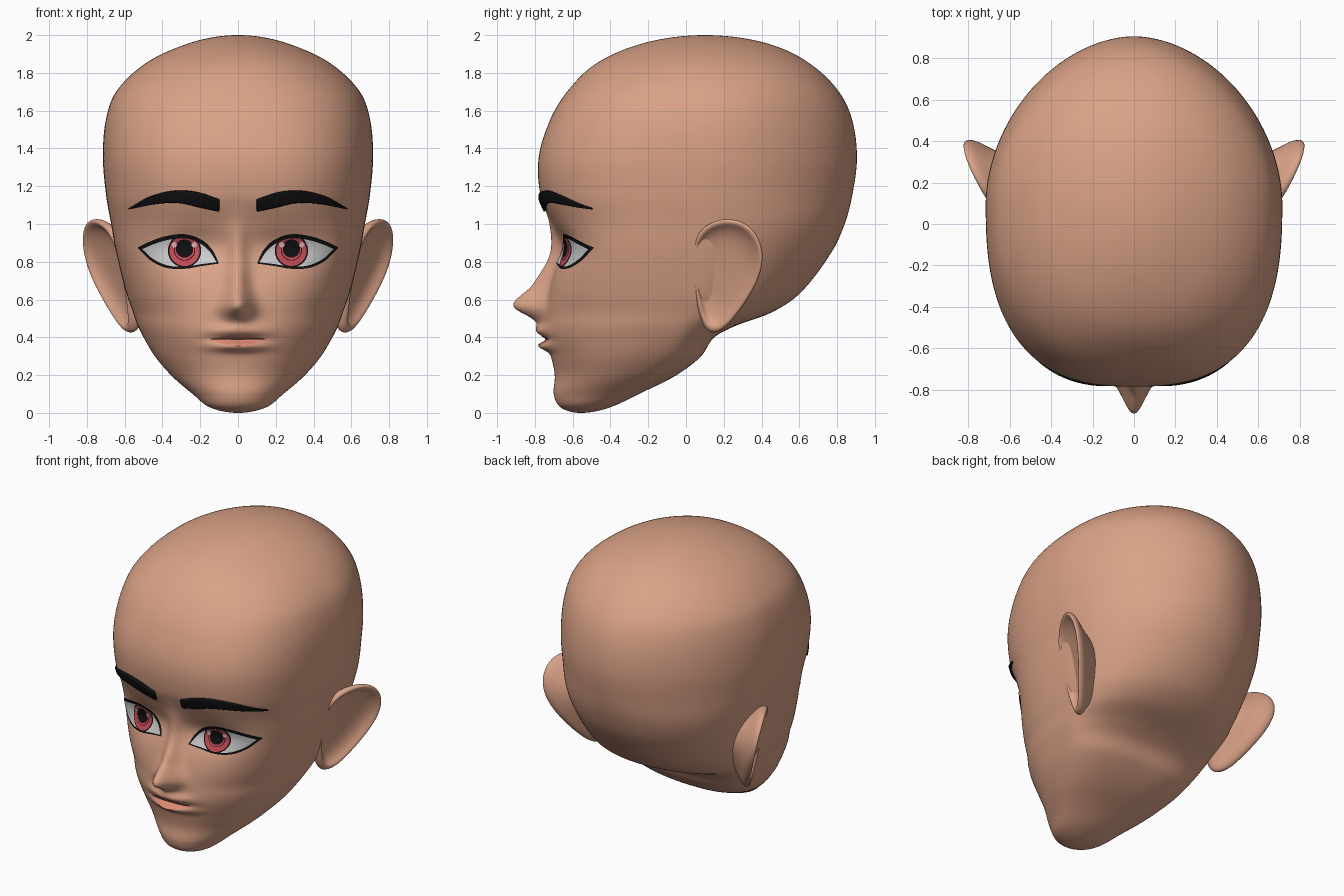
import bpy, bmesh
from math import acos, cos, sin, pi, exp, sqrt

if "Cube" in bpy.data.objects:
    bpy.data.objects.remove(bpy.data.objects["Cube"])


def material(name, rgb):
    m = bpy.data.materials.new(name)
    m.diffuse_color = (*rgb, 1)
    m.use_nodes = True
    m.node_tree.nodes["Principled BSDF"].inputs["Base Color"].default_value = m.diffuse_color
    return m


SKIN = material("skin", (0.70, 0.36, 0.24))
LIP = material("lip", (0.72, 0.25, 0.17))
BLACK = material("black", (0.005, 0.005, 0.006))
WHITE = material("white", (0.75, 0.75, 0.75))
RED = material("red", (0.55, 0.07, 0.09))
PINK = material("pink", (0.85, 0.5, 0.52))


def curve(pts):
    """Smooth function through (x, value) points."""
    xs, ys = zip(*pts)
    n = len(xs)
    m = []
    for i in range(n):
        a, b = max(i - 1, 0), min(i + 1, n - 1)
        m.append((ys[b] - ys[a]) / (xs[b] - xs[a]))

    def f(x):
        x = min(max(x, xs[0]), xs[-1])
        i = 0
        while i < n - 2 and x > xs[i + 1]:
            i += 1
        h = xs[i + 1] - xs[i]
        t = (x - xs[i]) / h
        return ((2*t**3 - 3*t*t + 1) * ys[i] + (t**3 - 2*t*t + t) * h * m[i]
                + (3*t*t - 2*t**3) * ys[i + 1] + (t**3 - t*t) * h * m[i + 1])
    return f


def make(name, verts, faces, mat, mirror=False, thick=0, subdiv=0):
    me = bpy.data.meshes.new(name)
    me.from_pydata(verts, [], faces)
    me.materials.append(mat)
    me.shade_smooth()
    ob = bpy.data.objects.new(name, me)
    bpy.context.collection.objects.link(ob)
    if mirror:
        ob.modifiers.new("mirror", 'MIRROR').use_mirror_merge = False
    if thick:
        ob.modifiers.new("thickness", 'SOLIDIFY').thickness = thick
    if subdiv:
        s = ob.modifiers.new("subdivision", 'SUBSURF')
        s.levels = s.render_levels = subdiv
    return ob


# Head sections: height, front y, back y, half width, widest y, front and back roundness
SECTIONS = [
    (0, -.56, -.56, 0, -.56, 2, 2),
    (.03, -.665, -.40, .15, -.52, 2, 2),
    (.1, -.70, -.25, .24, -.42, 2, 2.2),
    (.2, -.695, -.05, .355, -.3, 2, 2.6),
    (.3, -.715, .08, .44, -.2, 2.1, 3),
    (.4, -.745, .15, .50, -.1, 2.2, 2.8),
    (.46, -.75, .26, .53, -.05, 2.25, 2.3),
    (.53, -.745, .45, .555, 0, 2.3, 2.1),
    (.63, -.73, .60, .59, .05, 2.5, 2),
    (.85, -.685, .77, .645, .08, 2.8, 2),
    (1.0, -.71, .84, .672, .1, 2.75, 2),
    (1.15, -.77, .88, .698, .1, 2.65, 1.9),
    (1.35, -.78, .905, .715, .1, 2.6, 1.85),
    (1.55, -.72, .88, .70, .1, 2.5, 1.85),
    (1.7, -.63, .81, .645, .1, 2.4, 1.9),
    (1.85, -.475, .655, .49, .1, 2.2, 2),
    (1.95, -.25, .45, .28, .1, 2, 2),
    (2, .1, .1, 0, .1, 2, 2)]
COLS = [curve([(acos(1 - r[0]), r[k]) for r in SECTIONS]) for k in range(1, 7)]
nose = curve([(.44, 0), (.48, .04), (.51, .085), (.55, .16), (.58, .175), (.62, .145),
              (.66, .105), (.7, .085), (.8, .05), (.9, .035), (1, .015), (1.1, 0)])


def bump(v, centre, width):
    return exp(-((v - centre) / width) ** 2)


def relief(x, z):
    """Forward/backward offset of the face: nose, lips, eye sockets."""
    x = abs(x)
    y = -nose(z) * bump(x, 0, .05 + .027 * bump(z, .54, .1))
    y -= bump(x, 0, .13) * (.045 * bump(z, .435, .03) + .05 * bump(z, .352, .025)
                            - .015 * bump(z, .39, .012))
    return y + .045 * bump(x, .25, .2) * bump(z, .88, .1)


def section(z):
    return [c(acos(max(-1, min(1, 1 - z)))) for c in COLS]


def face_y(x, z):
    f, _, w, yc, n, _ = section(z)
    return yc - (yc - f) * max(0, 1 - (abs(x) / w) ** n) ** (1 / n) + relief(x, z)


# Head
RINGS, SEGS = 200, 200
verts, faces = [(0, -.56, 0)], []
for i in range(1, RINGS):
    z = 1 - cos(pi * i / RINGS)
    f, b, w, yc, nf, nb = section(z)
    for j in range(SEGS):
        u = 2 * pi * j / SEGS
        a = u - .45 * sin(u)
        s, c = sin(a), cos(a)
        n, d = (nf, yc - f) if c > 0 else (nb, b - yc)
        w, d = max(w, .002), max(d, .002)
        r = (abs(s / w) ** n + abs(c / d) ** n) ** (-1 / n)
        x, y = r * s, yc - r * c
        if c > 0:
            y += relief(x, z) * min(1, c * 3)
        verts.append((x, y, z))
verts.append((0, .1, 2))
top = len(verts) - 1
for j in range(SEGS):
    k = (j + 1) % SEGS
    faces.append((0, 1 + k, 1 + j))
    for i in range(RINGS - 2):
        p = 1 + i * SEGS
        faces.append((p + j, p + k, p + SEGS + k, p + SEGS + j))
    faces.append((top, top - SEGS + j, top - SEGS + k))
make("head", verts, faces, SKIN)


def patch(name, x0, x1, up, lo, off, mat, mirror=True, thick=0, cols=32, rows=8):
    """Sheet between two height curves, laid on the face."""
    v, f = [], []
    for i in range(cols + 1):
        x = (x0 + x1) / 2 - (x1 - x0) / 2 * cos(pi * i / cols)
        zl, zu = lo(x), up(x)
        for j in range(rows + 1):
            z = zl + (max(zu, zl) - zl) * j / rows
            v.append((x, face_y(x, z) - off, z))
    for i in range(cols):
        for j in range(rows):
            p = i * (rows + 1) + j
            f.append((p, p + rows + 1, p + rows + 2, p + 1))
    make(name, v, f, mat, mirror, thick)


# Eyes
patch("eye_outline", .103, .53,
      curve([(.103, .795), (.13, .855), (.19, .915), (.28, .946), (.38, .936), (.46, .91), (.53, .877)]),
      curve([(.103, .79), (.19, .778), (.28, .763), (.38, .768), (.46, .805), (.53, .872)]),
      .007, BLACK)
lid_up = curve([(.115, .80), (.15, .855), (.21, .903), (.28, .924), (.37, .916), (.45, .892), (.505, .868)])
lid_lo = curve([(.115, .797), (.19, .788), (.28, .775), (.37, .78), (.45, .815), (.505, .864)])
patch("eye_white", .115, .505, lid_up, lid_lo, .010, WHITE)


def disc(name, cx, cz, r, off, mat):
    def h(x):
        return sqrt(max(0, r * r - (x - cx) ** 2))
    patch(name, cx - r, cx + r, lambda x: min(cz + h(x), lid_up(x)),
          lambda x: max(cz - h(x), lid_lo(x)), off, mat)


disc("iris_rim", .283, .858, .088, .013, BLACK)
disc("iris", .283, .858, .080, .016, RED)
disc("iris_ring", .283, .862, .056, .018, BLACK)
disc("iris_inner", .283, .862, .052, .020, RED)
disc("pupil", .283, .868, .046, .022, BLACK)
for i, x in enumerate((.232, .338)):
    disc(f"eye_highlight_{i + 1}", x, .890, .014, .024, PINK)

# Eyebrows
patch("eyebrow", .10, .58,
      curve([(.10, 1.125), (.21, 1.164), (.33, 1.175), (.46, 1.148), (.58, 1.083)]),
      curve([(.10, 1.065), (.195, 1.085), (.31, 1.11), (.43, 1.106), (.58, 1.077)]),
      .018, BLACK, thick=.022)

# Mouth
patch("lips", -.15, .15,
      curve([(-.15, .394), (-.05, .407), (0, .404), (.05, .407), (.15, .394)]),
      curve([(-.15, .39), (-.08, .365), (0, .355), (.08, .365), (.15, .39)]),
      .005, LIP, mirror=False)
patch("mouth_line", -.14, .14, lambda x: .394, lambda x: .389, .008, BLACK, mirror=False, rows=2)

# Ears: outline in (y, z), lofted through back, rim and bowl rings of (scale, outward shift)
OUTLINE = [(.03, .85), (.05, .94), (.12, 1.01), (.22, 1.035), (.32, 1.01), (.39, .93),
           (.415, .82), (.385, .70), (.315, .58), (.24, .48), (.18, .425), (.12, .42),
           (.085, .47), (.06, .56), (.035, .70)]
LOFT = [(.5, -.20), (.72, -.10), (.95, -.045), (1.01, -.012), (.98, .016), (.90, .018),
        (.82, -.012), (.62, -.035), (.3, -.04)]
n = len(OUTLINE)
verts, faces = [], []
for s, out in LOFT:
    for y, z in OUTLINE:
        y, z = .2 + (y - .2) * s, .76 + (z - .76) * s
        verts.append((.645 + .5 * (y - .05) + .24 * (z - .92) + out, y, z))
for i in range(len(LOFT) - 1):
    for j in range(n):
        k = (j + 1) % n
        faces.append((i * n + j, i * n + n + j, i * n + n + k, i * n + k))
faces.append(tuple(range(n)))
faces.append(tuple(reversed(range(len(verts) - n, len(verts)))))
ear = make("ear", verts, faces, SKIN, mirror=True, subdiv=2)
bm = bmesh.new()
bm.from_mesh(ear.data)
bmesh.ops.recalc_face_normals(bm, faces=bm.faces)
bm.to_mesh(ear.data)
bm.free()
